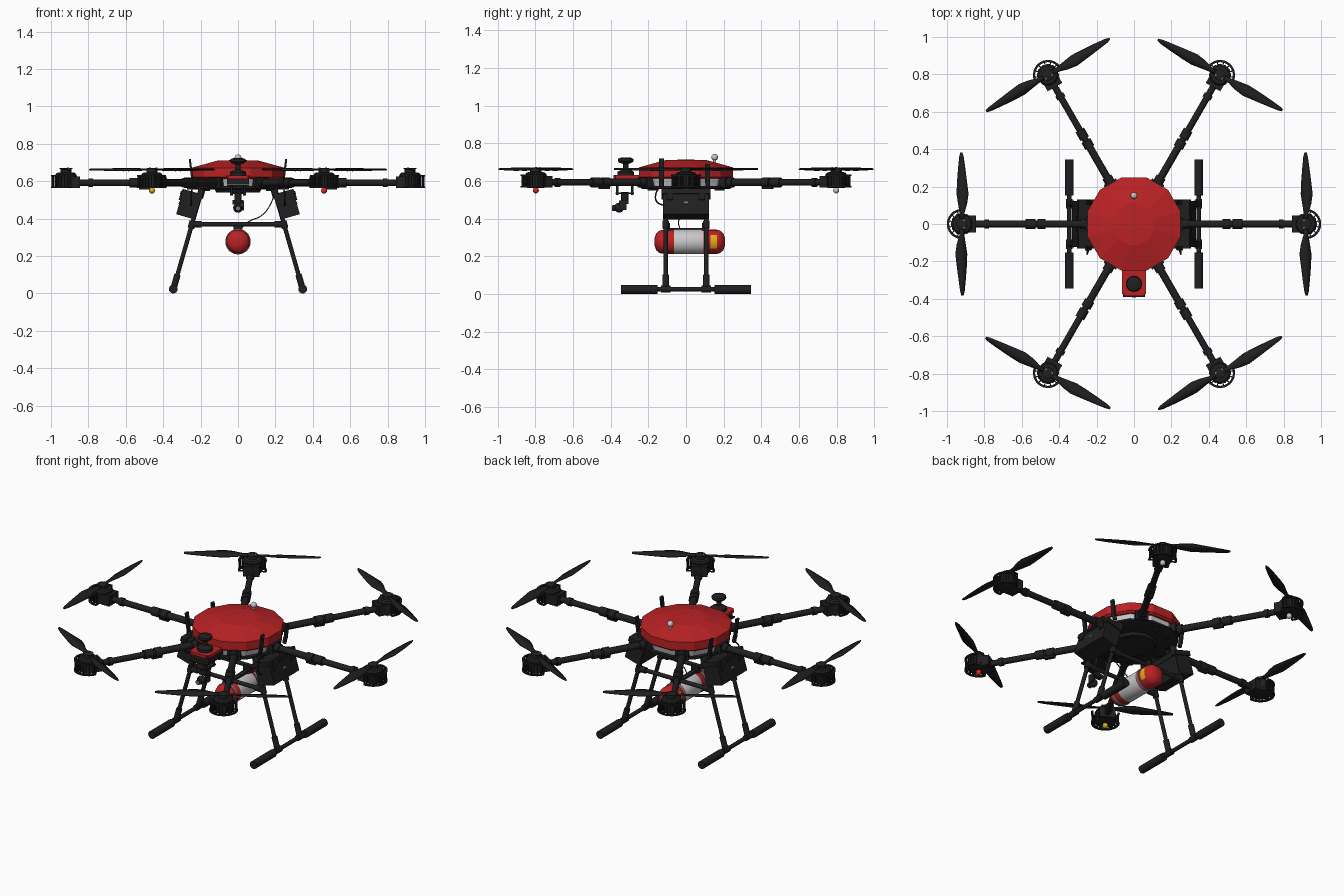
import bpy, bmesh
from math import pi, cos, sin, radians
from mathutils import Matrix, Vector

if "Cube" in bpy.data.objects:
    bpy.data.objects.remove(bpy.data.objects["Cube"])


def material(name, r, g, b):
    m = bpy.data.materials.new(name)
    m.use_nodes = True
    m.diffuse_color = (r, g, b, 1)
    m.node_tree.nodes["Principled BSDF"].inputs["Base Color"].default_value = (r, g, b, 1)
    return m


BLACK = material("carbon black", .014, .014, .015)
RED = material("shell red", .5, .016, .018)
GREY = material("light grey", .58, .58, .6)
STEEL = material("mid grey", .2, .2, .21)
YELLOW = material("signal yellow", .75, .42, .01)
LAMP = material("lamp red", .75, .02, .02)


def finish(name, bm, mats, smooth=True):
    bmesh.ops.recalc_face_normals(bm, faces=bm.faces[:])
    me = bpy.data.meshes.new(name)
    bm.to_mesh(me)
    bm.free()
    ob = bpy.data.objects.new(name, me)
    bpy.context.collection.objects.link(ob)
    for m in mats if isinstance(mats, list) else [mats]:
        me.materials.append(m)
    if smooth:
        bpy.ops.object.select_all(action="DESELECT")
        ob.select_set(True)
        bpy.context.view_layer.objects.active = ob
        bpy.ops.object.shade_smooth_by_angle(angle=radians(35))
    return ob


def rod(bm, a, b, r, r2=None, n=12):
    a, b = Vector(a), Vector(b)
    d = b - a
    mat = Matrix.Translation((a + b) / 2) @ d.to_track_quat("Z", "Y").to_matrix().to_4x4()
    bmesh.ops.create_cone(bm, cap_ends=True, segments=n, radius1=r,
                          radius2=r if r2 is None else r2, depth=d.length, matrix=mat)


def box(bm, loc, size, frame=Matrix()):
    bmesh.ops.create_cube(bm, size=1, matrix=frame @ Matrix.Translation(loc)
                          @ Matrix.Diagonal((*size, 1)))


def ball(bm, loc, r):
    bmesh.ops.create_uvsphere(bm, u_segments=16, v_segments=10, radius=r,
                              matrix=Matrix.Translation(loc))


def lathe(bm, prof, n, start=0, at=(0, 0, 0)):
    """Stack of rings from (radius, height) pairs, capped at both ends."""
    rings = []
    for r, z in prof:
        rings.append([bm.verts.new((at[0] + r * cos(start + 2 * pi * i / n),
                                    at[1] + r * sin(start + 2 * pi * i / n), at[2] + z))
                      for i in range(n)])
    for p, q in zip(rings, rings[1:]):
        for i in range(n):
            bm.faces.new((p[i], p[(i + 1) % n], q[(i + 1) % n], q[i]))
    bm.faces.new(rings[0])
    bm.faces.new(rings[-1])


# Central body: faceted cover, grey housing, lower plate
bm = bmesh.new()
lathe(bm, [(.245, .612), (.258, .622), (.258, .672), (.115, .71), (.03, .713)], 12, pi / 12)
finish("top_cover", bm, RED, False)
bm = bmesh.new()
lathe(bm, [(.225, .572), (.235, .613)], 12, pi / 12)
finish("body_housing", bm, GREY, False)
bm = bmesh.new()
lathe(bm, [(.235, .556), (.25, .562), (.25, .574)], 12, pi / 12)
lathe(bm, [(.12, .54), (.13, .558)], 12, pi / 12)
for i in range(12):
    a = i * pi / 6
    rod(bm, (.19 * cos(a), .19 * sin(a), .548), (.19 * cos(a), .19 * sin(a), .56), .014)
finish("lower_plate", bm, BLACK)

# One arm with its motor, guard and propeller, repeated six times
R = .92
bm = bmesh.new()
box(bm, (.225, 0, .592), (.07, .075, .055))
rod(bm, (.2, 0, .592), (.5, 0, .592), .02)
rod(bm, (.5, 0, .592), (.88, 0, .592), .0175)
for x0, x1, r in [(.26, .29, .027), (.472, .515, .027), (.527, .58, .026), (.775, .80, .024)]:
    rod(bm, (x0, 0, .592), (x1, 0, .592), r)
box(bm, (.5, 0, .567), (.06, .02, .02))
arm = finish("arm", bm, BLACK)

bm = bmesh.new()
lathe(bm, [(.045, .563), (.056, .568), (.056, .636), (.048, .645), (.03, .648), (.03, .668),
           (.018, .672)], 24, at=(R, 0, 0))
box(bm, (R - .045, 0, .595), (.06, .09, .062))
for i in range(12):
    a = i * pi / 6
    box(bm, (.055, 0, .605), (.008, .014, .05),
        Matrix.Translation((R, 0, 0)) @ Matrix.Rotation(a, 4, "Z"))
motor = finish("motor", bm, BLACK)

bm = bmesh.new()
for i in range(15):
    a = radians(-98 + 14 * i)
    f = Matrix.Translation((R, 0, 0)) @ Matrix.Rotation(a, 4, "Z")
    box(bm, (.074, 0, .598), (.006, .007, .06), f)
    if i % 2 == 0:
        box(bm, (.064, 0, .568), (.024, .006, .006), f)
    if i < 14:
        f = f @ Matrix.Rotation(radians(7), 4, "Z")
        for z in (.568, .63):
            box(bm, (.074, 0, z), (.012, .0195, .008), f)
guard = finish("motor_guard", bm, BLACK, False)

bm = bmesh.new()
stations = [(.02, .012, .012), (.06, .014, .012), (.11, .028, .02), (.16, .035, .028),
            (.22, .028, .026), (.3, .018, .02), (.36, .009, .014), (.383, .002, .008)]
for s in (1, -1):
    rows = []
    for d, lead, trail in stations:
        tilt = .3 - .5 * d
        rows.append([bm.verts.new((R + s * w, s * d, .662 + w * tilt + bow))
                     for w, bow in ((lead, 0), (0, .003), (-trail, 0))])
    for p, q in zip(rows, rows[1:]):
        for i in range(2):
            bm.faces.new((p[i], p[i + 1], q[i + 1], q[i]))
prop = finish("propeller", bm, BLACK)
mod = prop.modifiers.new("thickness", "SOLIDIFY")
mod.thickness = .005
mod.offset = 0

bm = bmesh.new()
for x, y in ((-.012, .02), (-.012, -.02)):
    rod(bm, (R + x, y, .664), (R + x, y, .673), .005)
bolts = finish("propeller_bolts", bm, STEEL)
for part in (arm, motor, guard, prop, bolts):
    for k in range(1, 6):
        c = part.copy()
        c.name = f"{part.name}_{k + 1}"
        c.rotation_euler.z = k * pi / 3
        bpy.context.collection.objects.link(c)

# Navigation lamps below four motors
for name, x, y, m in [("lamp_front_left", .46, -.797, LAMP), ("lamp_front_right", -.46, -.797, YELLOW),
                      ("lamp_rear_left", .46, .797, GREY), ("lamp_rear_right", -.46, .797, GREY)]:
    bm = bmesh.new()
    ball(bm, (x, y, .55), .016)
    finish(name, bm, m)

# Positioning ball on the cover
bm = bmesh.new()
ball(bm, (0, .152, .726), .018)
rod(bm, (0, .152, .69), (0, .152, .72), .008)
finish("positioning_ball", bm, GREY)

# Front tray with sensor mast
bm = bmesh.new()
box(bm, (0, -.305, .622), (.13, .16, .018))
bmesh.ops.bevel(bm, geom=[e for e in bm.edges if abs(e.verts[0].co.z - e.verts[1].co.z) > .01],
                offset=.012, segments=3, affect="EDGES")
finish("front_tray", bm, RED)
bm = bmesh.new()
box(bm, (0, -.3, .598), (.115, .14, .03))
lathe(bm, [(.044, .63), (.044, .648), (.03, .656), (.014, .662), (.014, .69), (.036, .698),
           (.042, .706), (.04, .718), (.025, .724)], 12, at=(0, -.32, 0))
finish("sensor_mast", bm, BLACK)

# Hanging camera gimbal
bm = bmesh.new()
box(bm, (0, -.325, .577), (.12, .13, .008))
box(bm, (0, -.325, .535), (.085, .1, .008))
for x in (-.035, .035):
    for y in (-.365, -.285):
        rod(bm, (x, y, .525), (x, y, .58), .007)
rod(bm, (0, -.325, .485), (0, -.325, .54), .02)
box(bm, (0, -.32, .488), (.06, .03, .022))
box(bm, (.028, -.335, .47), (.01, .04, .05))
ball(bm, (0, -.355, .458), .026)
rod(bm, (0, -.355, .458), (0, -.39, .455), .016)
finish("camera_gimbal", bm, BLACK)
bm = bmesh.new()
rod(bm, (0, -.389, .455), (0, -.393, .455), .011)
finish("camera_lens", bm, STEEL)

# Landing gear: both sides
bm = bmesh.new()
for s in (-1, 1):
    top, foot = Vector((s * .19, 0, .565)), Vector((s * .345, 0, .026))
    for y in (-.108, .108):
        off = Vector((0, y, 0))
        rod(bm, top + off, foot + off, .0115)
        for t0, t1, r in [(0, .1, .019), (.33, .4, .018), (.86, .98, .017)]:
            rod(bm, top.lerp(foot, t0) + off, top.lerp(foot, t1) + off, r)
        rod(bm, (s * .346, y - .025, .026), (s * .346, y + .025, .026), .018)
    rod(bm, (s * .346, -.3, .026), (s * .346, .3, .026), .012)
    for e in (-1, 1):
        rod(bm, (s * .346, e * .152, .0235), (s * .346, e * .345, .0235), .0235, n=16)
for y in (-.108, .108):
    rod(bm, (-.245, y, .37), (.245, y, .37), .012)
    for s in (-1, 1):
        rod(bm, (s * .195, y, .37), (s * .25, y, .37), .018)
finish("landing_gear", bm, BLACK)

# Tilted side cases
for s, side in ((1, "left"), (-1, "right")):
    f = Matrix.Translation((s * .262, 0, .475)) @ Matrix.Rotation(-s * radians(16), 4, "Y")
    bm = bmesh.new()
    box(bm, (0, 0, -.012), (.104, .245, .112), f)
    box(bm, (0, 0, .058), (.112, .26, .028), f)
    for y in (-.085, .085):
        box(bm, (s * .054, y, .035), (.012, .03, .05), f)
    box(bm, (s * .056, 0, .05), (.012, .08, .014), f)
    for y in (-.06, .06):
        box(bm, (-s * .04, y, .085), (.02, .02, .04), f)
    finish(f"side_case_{side}", bm, BLACK, False)
    bm = bmesh.new()
    box(bm, (s * .053, 0, -.005), (.004, .022, .012), f)
    finish(f"case_plate_{side}", bm, STEEL, False)

# Antennas on both flanks
bm = bmesh.new()
for s in (-1, 1):
    for y, h in ((-.13, .13), (.115, .1)):
        f = Matrix.Translation((s * .242, y, .59)) @ Matrix.Rotation(s * radians(7), 4, "Y")
        box(bm, (0, 0, h / 2), (.011, .026, h), f)
        rod(bm, (s * .235, y, .57), (s * .243, y, .61), .012)
finish("antennas", bm, BLACK, False)

# Payload cylinder lying front to back, coloured by position along its axis
bm = bmesh.new()
lathe(bm, [(.02, -.167), (.045, -.158), (.06, -.14), (.064, -.115), (.064, -.07), (.066, -.064),
           (.066, .092), (.064, .098), (.064, .13), (.064, .165), (.06, .18), (.045, .198),
           (.02, .207)], 32)
bmesh.ops.transform(bm, verts=bm.verts[:], matrix=Matrix.Translation((0, 0, .277))
                    @ Matrix.Rotation(-pi / 2, 4, "X"))
bm.normal_update()
for fc in bm.faces:
    c = fc.calc_center_median()
    if -.064 < c.y < .092:
        fc.material_index = 1
    elif .13 < c.y < .165 and abs(c.x) > .056:
        fc.material_index = 2
finish("payload_cylinder", bm, [RED, GREY, YELLOW])
bm = bmesh.new()
for y in (-.108, .108):
    rod(bm, (0, y - .008, .277), (0, y + .008, .277), .068, n=32)
finish("cylinder_bands", bm, STEEL)
bm = bmesh.new()
for y in (-.1, .1):
    box(bm, (0, y, .357), (.05, .03, .04))
box(bm, (0, 0, .345), (.03, .2, .012))
finish("cylinder_hanger", bm, BLACK, False)


# Cables
def cable(name, pts, r):
    cu = bpy.data.curves.new(name, "CURVE")
    cu.dimensions = "3D"
    cu.bevel_depth = r
    cu.bevel_resolution = 1
    sp = cu.splines.new("BEZIER")
    sp.bezier_points.add(len(pts) - 1)
    for p, co in zip(sp.bezier_points, pts):
        p.co = co
        p.handle_left_type = p.handle_right_type = "AUTO"
    cu.materials.append(BLACK)
    bpy.context.collection.objects.link(bpy.data.objects.new(name, cu))


cable("release_cable", [(.01, -.03, .34), (.05, -.04, .38), (.13, -.02, .42), (.18, 0, .49), (.2, 0, .56)], .003)
for s in (-1, 1):
    cable("antenna_cable", [(s * .24, -.13, .58), (s * .25, -.16, .53), (s * .25, -.155, .49), (s * .25, -.12, .47)], .004)
